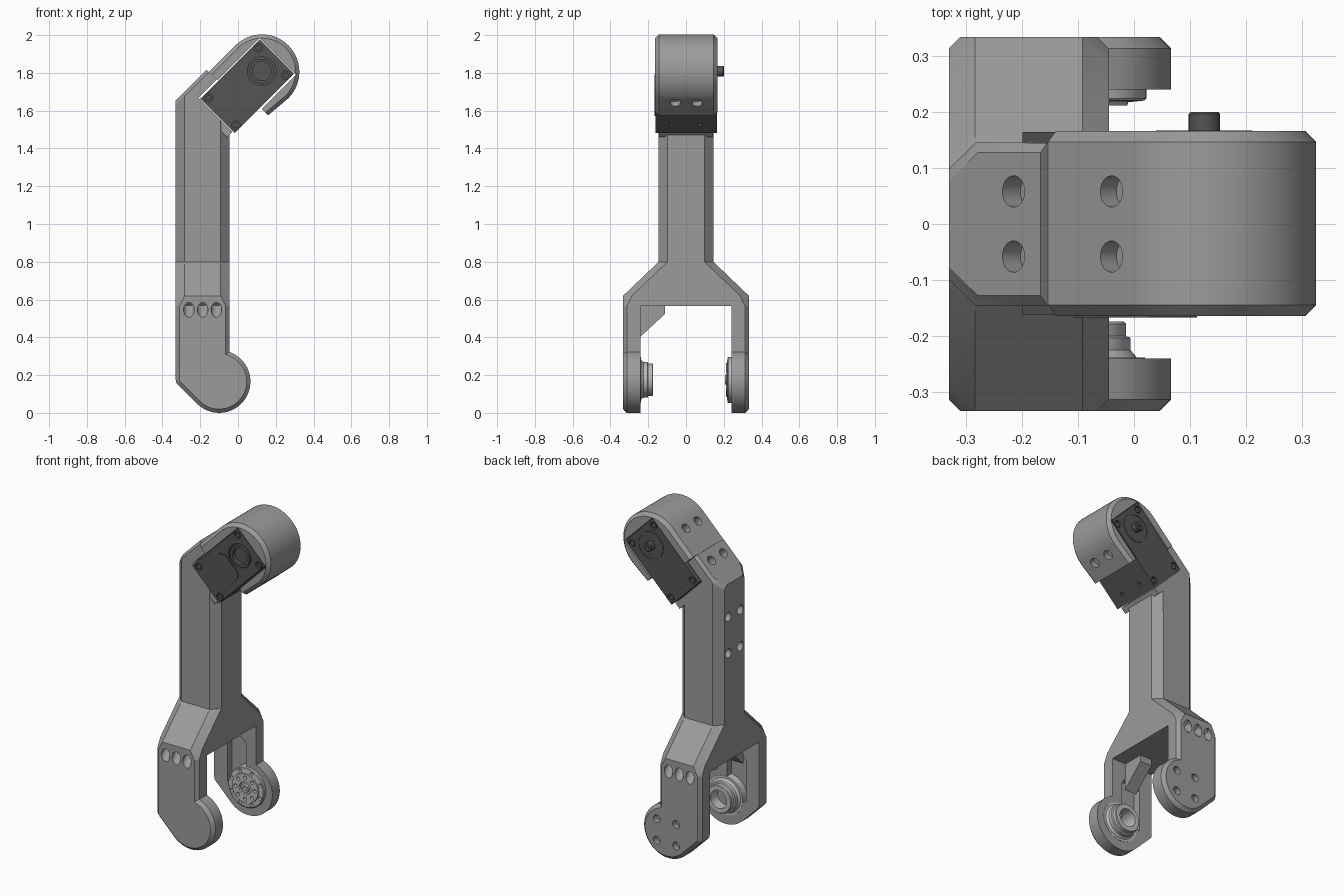
import bpy, bmesh
from math import sin, cos, pi, radians, sqrt
from mathutils import Vector, Matrix

if "Cube" in bpy.data.objects:
    bpy.data.objects.remove(bpy.data.objects["Cube"])

S = 1 / sqrt(2)


def uv(u, v):
    """Tilted motor frame (45 degrees) to world x, z."""
    return (0.049 + (u - v) * S, 1.728 + (u + v) * S)


def material(name, g):
    m = bpy.data.materials.new(name)
    m.diffuse_color = (g, g, g, 1)
    m.use_nodes = True
    m.node_tree.nodes["Principled BSDF"].inputs["Base Color"].default_value = m.diffuse_color
    return m


BODY, DARK, METAL = material("body_grey", 0.33), material("dark_grey", 0.09), material("metal_grey", 0.5)


def finish(bm, name, mat=None):
    bmesh.ops.recalc_face_normals(bm, faces=bm.faces[:])
    me = bpy.data.meshes.new(name)
    bm.to_mesh(me)
    bm.free()
    ob = bpy.data.objects.new(name, me)
    bpy.context.collection.objects.link(ob)
    if mat:
        me.materials.append(mat)
    return ob


def prism(name, pts, a0, a1, mat=None, axis='y', bevel=0, n_bevel=0, ends=()):
    """Extrude an outline; chamfer its first n_bevel edges on the given ends."""
    bm = bmesh.new()
    put = (lambda p, a: (p[0], a, p[1])) if axis == 'y' else (lambda p, a: (a, p[0], p[1]))
    rings = [[bm.verts.new(put(p, a)) for p in pts] for a in (a0, a1)]
    n = len(pts)
    for r in rings:
        bm.faces.new(r)
    for i in range(n):
        j = (i + 1) % n
        bm.faces.new((rings[0][i], rings[0][j], rings[1][j], rings[1][i]))
    if bevel:
        bmesh.ops.recalc_face_normals(bm, faces=bm.faces[:])
        es = [bm.edges.get((rings[k][i], rings[k][i + 1])) for k in ends for i in range(n_bevel)]
        bmesh.ops.bevel(bm, geom=es, offset=bevel, segments=1, profile=0.5, affect='EDGES')
    return finish(bm, name, mat)


def cyl(name, p, d, r, h, mat=None, seg=24):
    bm = bmesh.new()
    m = Matrix.Translation(p) @ Vector(d).to_track_quat('Z', 'Y').to_matrix().to_4x4()
    bmesh.ops.create_cone(bm, cap_ends=True, segments=seg, radius1=r, radius2=r, depth=h, matrix=m)
    return finish(bm, name, mat)


def lathe(name, prof, x, z, mat, seg=48):
    """Spin a closed (radius, y) profile about an axis along y."""
    bm = bmesh.new()
    rings = [[bm.verts.new((x + r * cos(2 * pi * i / seg), y, z + r * sin(2 * pi * i / seg)))
              for r, y in prof] for i in range(seg)]
    n = len(prof)
    for i in range(seg):
        a, b = rings[i], rings[(i + 1) % seg]
        for k in range(n):
            bm.faces.new((a[k], a[(k + 1) % n], b[(k + 1) % n], b[k]))
    return finish(bm, name, mat)


def cut(objs, cutters):
    for c in cutters:
        for o in objs:
            m = o.modifiers.new("cut", 'BOOLEAN')
            m.operation, m.solver, m.object = 'DIFFERENCE', 'EXACT', c
            bpy.context.view_layer.objects.active = o
            bpy.ops.object.modifier_apply(modifier=m.name)
        bpy.data.objects.remove(c)


def uvbox(u0, v0, u1, v1):
    return [uv(u0, v0), uv(u1, v0), uv(u1, v1), uv(u0, v1)]


# Column and flared yoke: lofted chamfered rectangles, top sliced at 45 degrees
X0, X1 = -0.33, -0.045
bm = bmesh.new()
rings = []
for z, h, c in ((0.565, 0.333, 0.02), (0.62, 0.333, 0.047), (0.8, 0.145, 0.047), (2.2, 0.145, 0.047)):
    rings.append([bm.verts.new((x, y, z)) for x, y in (
        (X0 + c, -h), (X1 - c, -h), (X1, -h + c), (X1, h - c),
        (X1 - c, h), (X0 + c, h), (X0, h - c), (X0, -h + c))])
bm.faces.new(rings[0])
bm.faces.new(rings[-1])
for a, b in zip(rings, rings[1:]):
    for i in range(8):
        bm.faces.new((a[i], a[(i + 1) % 8], b[(i + 1) % 8], b[i]))
px, pz = uv(0, 0.215)
bmesh.ops.bisect_plane(bm, geom=bm.verts[:] + bm.edges[:] + bm.faces[:], plane_co=(px, 0, pz),
                       plane_no=(-S, 0, S), clear_outer=True)
rim = [e for e in bm.edges if e.is_boundary]
bmesh.ops.holes_fill(bm, edges=rim, sides=0)
bmesh.ops.recalc_face_normals(bm, faces=bm.faces[:])
rim = [e for e in rim if e.is_valid and e.verts[0].co.y * e.verts[1].co.y > 0
       and min(abs(v.co.y) for v in e.verts) > 0.09 and max(abs(v.co.y) for v in e.verts) > 0.14]
bmesh.ops.bevel(bm, geom=rim, offset=0.018, segments=1, profile=0.5, affect='EDGES')
column = finish(bm, "arm_column", BODY)
cut([column], [prism("cutter", uvbox(-0.225, -0.6, 0.6, 0.14), -0.4, 0.4),
               prism("cutter", uvbox(-0.09, -0.6, 0.8, 0.6), -0.4, 0.4)])
prism("motor_seat", uvbox(-0.265, -0.115, -0.225, 0.14), -0.144, 0.144, BODY)
bx, bz = uv(-0.158, 0.215)
cut([column], [cyl("cutter", (X0, y, z), (1, 0, 0), 0.028, 0.12) for y in (-0.058, 0.058) for z in (1.225, 1.45)]
    + [cyl("cutter", (bx, y, bz), (-S, 0, S), 0.028, 0.09) for y in (-0.058, 0.058)])

# Fork legs with round ends, cable recesses and angled screw holes
CX, CZ, R = -0.1, 0.166, 0.166
leg_pts = [(X1, 0.565)] + [(CX + R * cos(radians(a)), CZ + R * sin(radians(a)))
                           for a in [70.6 - 205.6 * i / 28 for i in range(29)]]
leg_pts += [(-0.319, 0.150), (-0.327, 0.160), (X0, 0.175), (X0, 0.565)]
for s, name in ((-1, "front_leg"), (1, "rear_leg")):
    leg = prism(name, leg_pts, s * 0.24, s * 0.333, BODY, bevel=0.02, n_bevel=len(leg_pts) - 1, ends=(1,))
    slot = [(-0.24, 0.17), (-0.11, 0.17), (-0.11, 0.43), (-0.14, 0.47), (-0.21, 0.47), (-0.24, 0.43)]
    cut([leg], [prism("cutter", slot, s * 0.2, s * 0.285)])
    cut([leg, column], [cyl("cutter", (x, s * 0.333, 0.545), (0, -s, 1), 0.028, 0.12)
                        for x in (-0.26, -0.187, -0.114)])
    if s > 0:
        cut([leg], [cyl("cutter", (CX + i * 0.066, 0.333, CZ + j * 0.066), (0, 1, 0), 0.024, 0.07)
                    for i in (-1, 1) for j in (-1, 1)])

# Corner gusset behind the front leg
prism("gusset", [(-0.245, 0.57), (-0.11, 0.57), (-0.11, 0.525), (-0.245, 0.4)], -0.22, -0.14, BODY, axis='x')

# Bearing hub on the front leg, drilled drive disc on the rear leg
lathe("bearing_hub", [(0.055, -0.29), (0.12, -0.29), (0.12, -0.238), (0.105, -0.238), (0.094, -0.225),
                      (0.094, -0.203), (0.086, -0.2), (0.086, -0.178), (0.082, -0.174),
                      (0.055, -0.174)], CX, 0.175, METAL)
disc = lathe("drive_disc", [(0.012, 0.29), (0.122, 0.29), (0.122, 0.224), (0.118, 0.22), (0.09, 0.217),
                            (0.088, 0.211), (0.04, 0.211), (0.036, 0.218), (0.026, 0.218),
                            (0.024, 0.206), (0.012, 0.206)], CX, 0.175, METAL)
cut([disc], [cyl("cutter", (CX + r * cos(k * pi / 4 + o), 0.215, 0.175 + r * sin(k * pi / 4 + o)),
                 (0, 1, 0), 0.011, 0.05, seg=12) for r, o in ((0.066, 0), (0.103, pi / 8)) for k in range(8)])

# Rounded motor cover, open at both sides
RC = 0.198
cap_pts = [uv(-0.088, RC)] + [uv(0.11 + RC * sin(pi * i / 32), RC * cos(pi * i / 32)) for i in range(33)]
cap_pts += [uv(-0.03, -RC + 0.012)]
n_outer = len(cap_pts) - 1
cap_pts += [uv(-0.03, -0.138), uv(0.226, -0.138), uv(0.226, 0.134), uv(-0.088, 0.134)]
cover = prism("motor_cover", cap_pts, -0.164, 0.166, BODY, bevel=0.02, n_bevel=n_outer, ends=(0, 1))
for v in (RC, -RC):
    hx, hz = uv(0.072, v)
    cut([cover], [cyl("cutter", (hx, y, hz), (-S, 0, S), 0.028, 0.08) for y in (-0.058, 0.058)])

# Motor body with corner screws, horn recess and output shaft
motor = prism("motor_body", uvbox(-0.22, -0.128, 0.222, 0.13), -0.162, 0.164, DARK)
mx, mz = uv(0.111, 0.003)
corners = [uv(u, v) for u in (-0.187, 0.187) for v in (-0.103, 0.103)]
cut([motor], [cyl("cutter", (x, y, z), (0, 1, 0), 0.022, 0.03) for x, z in corners for y in (-0.162, 0.164)]
    + [cyl("cutter", (mx, -0.162, mz), (0, 1, 0), 0.076, 0.05, seg=40)])
for x, z in corners:
    cyl("motor_screw", (x, 0, z), (0, 1, 0), 0.015, 0.318, DARK, 16)
lathe("horn_ring", [(0.05, -0.13), (0.066, -0.13), (0.066, -0.164), (0.05, -0.164)], mx, mz, DARK)
prism("motor_front_plate", [uv(-0.13, -0.09), uv(0.0, -0.09), uv(0.03, -0.06), uv(0.03, 0.06),
                            uv(0.0, 0.09), uv(-0.13, 0.09), uv(-0.15, 0.06), uv(-0.15, -0.06)],
      -0.167, -0.15, DARK)
lathe("rear_ring", [(0.08, 0.16), (0.086, 0.16), (0.086, 0.167), (0.08, 0.167)], mx, mz, DARK)
lathe("output_shaft", [(0.01, 0.15), (0.028, 0.15), (0.028, 0.196), (0.024, 0.2), (0.01, 0.2)], mx, mz, DARK, 24)
ex, ez = uv(-0.16, -0.128)
cut([motor], [cyl("cutter", (ex, y, ez), (-S, 0, S), 0.01, 0.04, seg=12) for y in (-0.075, 0.075)])

# Shade curved surfaces smooth, keep chamfers sharp
for o in bpy.context.collection.objects:
    o.select_set(True)
    bpy.context.view_layer.objects.active = o
bpy.ops.object.shade_smooth_by_angle(angle=radians(25))
